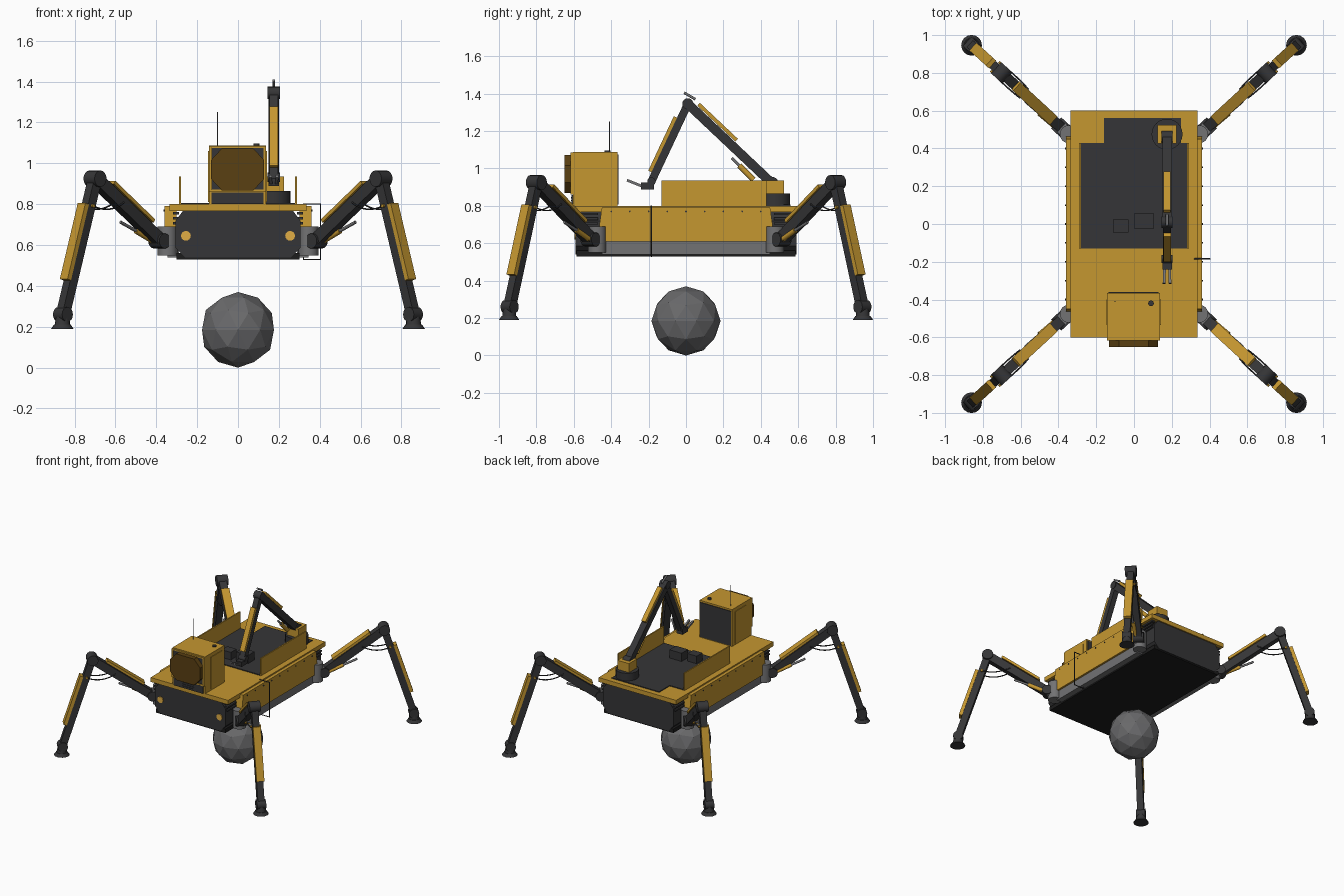
import bpy
import bmesh
import math
from mathutils import Matrix, Vector

cube = bpy.data.objects.get("Cube")
if cube:
    bpy.data.objects.remove(cube, do_unlink=True)


def material(name, r, g, b):
    m = bpy.data.materials.new(name)
    m.use_nodes = True
    m.diffuse_color = (r, g, b, 1)
    m.node_tree.nodes["Principled BSDF"].inputs["Base Color"].default_value = (r, g, b, 1)
    return m


YELLOW = material("yellow paint", 0.56, 0.31, 0.03)
DARK = material("dark metal", 0.036, 0.036, 0.038)
BLACK = material("black underside", 0.012, 0.012, 0.012)
GREY = material("grey metal", 0.17, 0.17, 0.175)
ROCK = material("grey rock", 0.14, 0.14, 0.145)
GLASS = material("amber glass", 0.10, 0.05, 0.006)
LAMP = material("lamp amber", 0.75, 0.42, 0.06)


def finish(bm, name, mat, smooth=False):
    bmesh.ops.recalc_face_normals(bm, faces=bm.faces)
    me = bpy.data.meshes.new(name)
    bm.to_mesh(me)
    bm.free()
    me.materials.append(mat)
    ob = bpy.data.objects.new(name, me)
    bpy.context.collection.objects.link(ob)
    if smooth:
        bpy.ops.object.select_all(action="DESELECT")
        ob.select_set(True)
        bpy.context.view_layer.objects.active = ob
        bpy.ops.object.shade_smooth_by_angle(angle=math.radians(40))
    return ob


def box(name, x, y, z, mat):
    """Box from (min, max) ranges."""
    bm = bmesh.new()
    size = [r[1] - r[0] for r in (x, y, z)]
    mid = [sum(r) / 2 for r in (x, y, z)]
    bmesh.ops.create_cube(bm, size=1, matrix=Matrix.Translation(mid) @ Matrix.Diagonal((*size, 1)))
    return finish(bm, name, mat)


def frame(a, b):
    """Axes of a bar from a to b: side, upper normal, direction."""
    d = (b - a).normalized()
    side = d.cross(Vector((0, 0, 1)))
    if side.length < 0.001:
        side = Vector((1, 0, 0))
    side.normalize()
    return side, side.cross(d), d


def beam(name, a, b, width, depth, mat, lift=0, start=0, end=1):
    """Box bar along part of the line a-b, lifted along its upper normal."""
    a, b = Vector(a), Vector(b)
    side, up, d = frame(a, b)
    p, q = a.lerp(b, start) + up * lift, a.lerp(b, end) + up * lift
    m = Matrix((side, up, d)).transposed().to_4x4()
    m.translation = (p + q) / 2
    bm = bmesh.new()
    bmesh.ops.create_cube(bm, size=1, matrix=m @ Matrix.Diagonal((width, depth, (q - p).length, 1)))
    return finish(bm, name, mat)


def rod(name, a, b, r, mat, r2=None, sides=16):
    a, b = Vector(a), Vector(b)
    m = (b - a).to_track_quat("Z", "Y").to_matrix().to_4x4()
    m.translation = (a + b) / 2
    bm = bmesh.new()
    bmesh.ops.create_cone(bm, cap_ends=True, segments=sides, radius1=r,
                          radius2=r if r2 is None else r2, depth=(b - a).length, matrix=m)
    return finish(bm, name, mat, True)


def prism(name, pts, axis, lo, hi, mat):
    """Extrude a 2D outline along axis 0 (yz outline) or 1 (xz outline)."""
    bm = bmesh.new()
    place = (lambda u, v: (lo, u, v)) if axis == 0 else (lambda u, v: (u, lo, v))
    face = bm.faces.new([bm.verts.new(place(*p)) for p in pts])
    ext = bmesh.ops.extrude_face_region(bm, geom=[face])
    move = Vector((hi - lo, 0, 0) if axis == 0 else (0, hi - lo, 0))
    bmesh.ops.translate(bm, vec=move, verts=[g for g in ext["geom"] if isinstance(g, bmesh.types.BMVert)])
    return finish(bm, name, mat)


def tube(name, pts, r, mat, cyclic=False, curved=True):
    cu = bpy.data.curves.new(name, "CURVE")
    cu.dimensions = "3D"
    cu.bevel_depth = r
    cu.bevel_resolution = 1
    sp = cu.splines.new("NURBS" if curved else "POLY")
    sp.points.add(len(pts) - 1)
    for p, co in zip(sp.points, pts):
        p.co = (*co, 1)
    sp.use_cyclic_u = cyclic
    if curved:
        sp.use_endpoint_u = True
        sp.order_u = 3
    cu.materials.append(mat)
    bpy.context.collection.objects.link(bpy.data.objects.new(name, cu))


# Hull and deck
hull = [(-.26, .54), (.26, .54), (.305, .585), (.305, .72), (.27, .766), (-.27, .766), (-.305, .72), (-.305, .585)]
prism("hull", hull, 1, -.59, .59, DARK)
box("underside", (-.3, .3), (-.585, .585), (.53, .56), BLACK)
box("deck", (-.335, .335), (-.6, .6), (.766, .8), YELLOW)
for s, label in ((1, "left"), (-1, "right")):
    prism(label + "_side_panel", [(-.475, .61), (.475, .61), (.45, .79), (-.45, .79)], 0, s * .3, s * .36, YELLOW)
    box(label + "_side_sill", sorted((s * .29, s * .345)), (-.45, .45), (.54, .612), GREY)
    box(label + "_cargo_wall", sorted((s * .28, s * .29)), (-.13, .43), (.8, .935), YELLOW)
    rod(label + "_headlight", (s * .255, -.597, .645), (s * .255, -.585, .645), .024, LAMP)
    for i in range(9):
        y = -.4 + i * .1
        rod(label + "_rivet", (s * .358, y, .77), (s * .364, y, .77), .005, DARK, sides=6)
    for y in (-.525, .525):
        for i in range(3):
            z = .7 + i * .025
            box(label + "_vent", sorted((s * .29, s * .318)), (y - .055, y + .055), (z, z + .012), DARK)

# Cargo bed
box("cargo_floor", (-.283, .283), (-.13, .43), (.798, .806), DARK)
box("rear_floor", (-.16, .25), (.43, .56), (.798, .806), DARK)
box("small_crate", (-.11, -.03), (-.045, .025), (.806, .865), DARK)
box("large_crate", (0, .105), (-.025, .055), (.806, .87), DARK)

# Cabin
box("cabin", (-.142, .138), (-.605, -.365), (.8, 1.088), YELLOW)
box("cabin_back_panel", (-.135, .131), (-.367, -.36), (.806, 1.075), DARK)
box("cabin_front_panel", (-.128, .124), (-.612, -.604), (.87, 1.075), DARK)
box("cabin_grille", (-.13, .126), (-.612, -.604), (.8, .858), DARK)
for i in range(3):
    box("grille_slat", (-.05, .05), (-.616, -.61), (.81 + i * .015, .817 + i * .015), DARK)
for s in (-1, 1):
    box("cabin_door", sorted((s * .14 - .002, s * .144 - .002)), (-.535, -.4), (.81, 1.06), YELLOW)
    box("window_frame_post", sorted((s * .128 - .002, s * .14 - .002)), (-.618, -.6), (.865, 1.085), YELLOW)
for z in (.862, 1.075):
    box("window_frame_bar", (-.142, .138), (-.618, -.6), (z, z + .01), YELLOW)
outline = [(-.002 + x * .13, .97 + z * .102) for x, z in
           ((1, .45), (.6, 1), (-.6, 1), (-1, .45), (-1, -.45), (-.6, -1), (.6, -1), (1, -.45))]
prism("front_window", outline, 1, -.65, -.605, GLASS)
rod("roof_hatch", (.09, -.42, 1.085), (.09, -.42, 1.097), .015, DARK)
rod("antenna", (-.1, -.41, 1.08), (-.1, -.41, 1.25), .003, GREY, sides=6)

# Side hand rail loop
tube("side_rail", [(.32, -.185, .53), (.403, -.185, .53), (.403, -.185, .8), (.32, -.185, .8)],
     .004, DARK, cyclic=True, curved=False)

# Crane arm
X = .175
shoulder, elbow, wrist = Vector((X, .46, .92)), Vector((X, .01, 1.345)), Vector((X, -.185, .93))
rod("arm_turntable", (X, .475, .8), (X, .475, .865), .082, DARK, sides=24)
box("arm_base", (X - .05, X + .05), (.425, .525), (.865, .935), YELLOW)
beam("boom", shoulder, elbow, .05, .05, DARK)
beam("boom_cover", shoulder, elbow, .036, .02, YELLOW, .038, .48, .93)
beam("forearm", elbow, wrist, .042, .042, DARK)
beam("forearm_cover", elbow, wrist, .04, .02, YELLOW, .03, .2, .9)
for name, p, r in (("arm_shoulder_joint", shoulder, .035), ("arm_elbow_joint", elbow, .03), ("arm_wrist_joint", wrist, .022)):
    rod(name, p - Vector((.03, 0, 0)), p + Vector((.03, 0, 0)), r, DARK)
rod("arm_piston", (X, .36, .94), (X, .285, 1.015), .015, YELLOW)
rod("arm_piston_rod", (X, .285, 1.015), (X, .245, 1.055), .008, GREY)
rod("elbow_rod", (X, .05, 1.37), (X, -.01, 1.405), .007, GREY)
box("wrist_block", (X - .025, X + .025), (-.24, -.17), (.888, .925), DARK)
for s in (-1, 1):
    beam("gripper_finger", (X + s * .013, -.235, .905), (X + s * .016, -.315, .937), .014, .014, GREY)

# Four legs
for sx, sy, label in ((1, -1, "front_left"), (-1, -1, "front_right"), (1, 1, "back_left"), (-1, 1, "back_right")):
    def at(x, y, z):
        return Vector((sx * x, sy * y, z))
    hip, knee, ankle = at(.385, .51, .62), at(.7, .8, .925), at(.857, .943, .26)
    n = label + "_"
    rod(n + "hip_bracket", at(.345, .475, .55), at(.345, .475, .69), .048, GREY)
    beam(n + "hip_arm", at(.33, .46, .62), hip, .06, .075, GREY)
    side = frame(hip, knee)[0]
    for joint, p, r, w in (("hip_joint", hip, .037, .04), ("knee_joint", knee, .04, .04), ("ankle_joint", ankle, .036, .033)):
        rod(n + joint, p - side * w, p + side * w, r, DARK)
    beam(n + "thigh", hip, knee, .055, .06, DARK)
    beam(n + "thigh_cover", hip, knee, .06, .018, YELLOW, .045, .2, .82)
    beam(n + "shin", knee, ankle, .048, .05, DARK)
    beam(n + "shin_cover", knee, ankle, .056, .024, YELLOW, .036, .2, .76)
    rod(n + "foot_stem", at(.86, .946, .2), ankle, .038, DARK, .032)
    rod(n + "foot_pad", at(.86, .946, .19), at(.86, .946, .212), .055, DARK, .04)
    # Hydraulic piston and hoses
    rod(n + "piston", at(.375, .48, .595), at(.5, .585, .67), .014, YELLOW)
    rod(n + "piston_rod", at(.5, .585, .67), at(.575, .65, .712), .008, GREY)
    p, q = hip.lerp(knee, .62), knee.lerp(ankle, .2)
    for s in (-1, 1):
        off = side * s * .032
        mid = (p + q) / 2 + off * 1.3 - Vector((0, 0, .05))
        tube(n + "hose", [p + off, mid, q + off], .004, DARK)
        rod(n + "hose_clamp", q + off * .8, q + off * 1.2, .009, YELLOW, sides=8)

# Rock on the ground below
bm = bmesh.new()
bmesh.ops.create_icosphere(bm, subdivisions=2, radius=.185, matrix=Matrix.Translation((0, 0, .185)))
finish(bm, "rock", ROCK)
